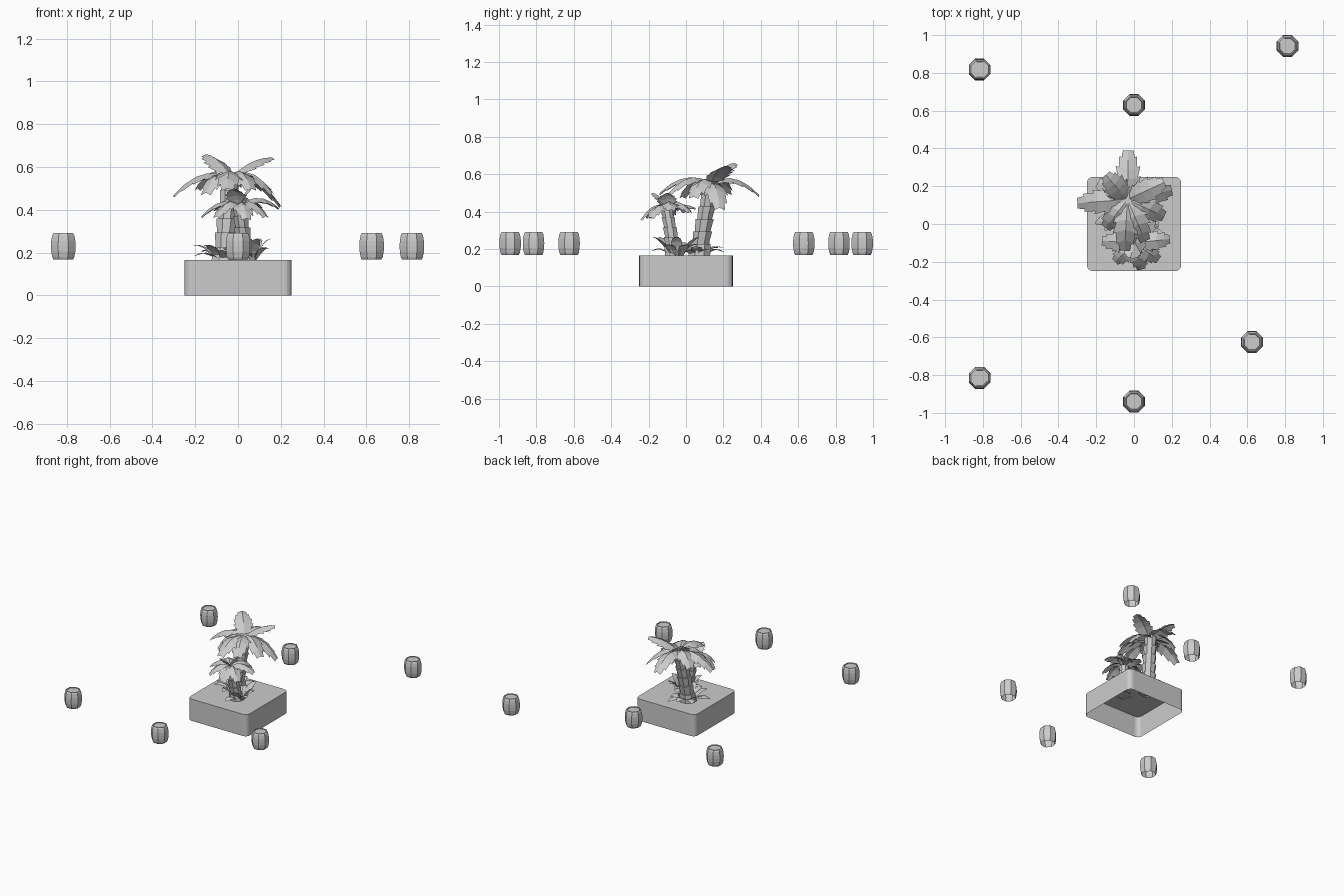
import bpy, bmesh, math, random
from mathutils import Vector

random.seed(4)
if "Cube" in bpy.data.objects:
    bpy.data.objects.remove(bpy.data.objects["Cube"])

GREY = (0.6, 0.6, 0.6, 1)
grey = bpy.data.materials.new("plain_grey")
grey.use_nodes = True
grey.diffuse_color = GREY
grey.node_tree.nodes["Principled BSDF"].inputs["Base Color"].default_value = GREY


def finish(bm, name):
    mesh = bpy.data.meshes.new(name)
    bm.to_mesh(mesh)
    bm.free()
    mesh.materials.append(grey)
    ob = bpy.data.objects.new(name, mesh)
    bpy.context.collection.objects.link(ob)
    return ob


def ring(bm, c, r, sides=8):
    return [bm.verts.new((c[0] + r * math.cos(math.tau * (i + .5) / sides),
                          c[1] + r * math.sin(math.tau * (i + .5) / sides), c[2]))
            for i in range(sides)]


def bridge(bm, a, b):
    n = len(a)
    for i in range(n):
        j = (i + 1) % n
        bm.faces.new((a[i], a[j], b[j], b[i]))


# Planter: rounded-corner shell, open underneath
bm = bmesh.new()
bmesh.ops.create_cube(bm, size=1)
for v in bm.verts:
    v.co = (v.co.x * .5, v.co.y * .5, .165 * (v.co.z + .5))
upright = [e for e in bm.edges if abs(e.verts[0].co.z - e.verts[1].co.z) > .1]
bmesh.ops.bevel(bm, geom=upright, offset=.035, segments=4, profile=.5, affect='EDGES')
bottom = [f for f in bm.faces if f.normal.z < -.9]
bmesh.ops.delete(bm, geom=bottom, context='FACES_ONLY')
finish(bm, "planter")


# Barrels: eight bulging staves with a sunken lid, open underneath
def barrel(name, x, y):
    bm = bmesh.new()
    profile = [(.05, .167), (.056, .18), (.061, .205), (.062, .23), (.061, .255),
               (.056, .28), (.05, .291), (.045, .291), (.044, .286)]
    rings = [ring(bm, (x, y, z), r) for r, z in profile]
    for a, b in zip(rings, rings[1:]):
        bridge(bm, a, b)
    bm.faces.new(rings[-1])
    finish(bm, name)


spots = [(-.817, .818), (.813, .942), (0, .63), (.625, -.625), (-.817, -.815), (0, -.94)]
for i, (x, y) in enumerate(spots):
    barrel(f"barrel_{i + 1}", x, y)


# Trunks: stacked flaring segments that follow a slight bend
def trunk(name, base, top, r0, r1, segments):
    bm = bmesh.new()
    base, top = Vector(base), Vector(top)
    bend = base.lerp(top, .35)
    bend.z = (base.z + top.z) / 2

    def at(t):
        return base * (1 - t) ** 2 + bend * 2 * t * (1 - t) + top * t * t
    for i in range(segments):
        t, u = i / segments, (i + 1) / segments
        r = r0 + (r1 - r0) * t
        low = ring(bm, at(t), r * (1.1 if i == 0 else .85))
        high = ring(bm, at(u), r)
        bridge(bm, low, high)
        bm.faces.new(high)
    finish(bm, name)


# Leaves: folded blade along an arched rib, with toothed edges if wanted
def leaf(bm, root, tip, arch, width, fold=.4, teeth=True, steps=5):
    root, tip = Vector(root), Vector(tip)
    mid = (root + tip) / 2 + Vector((0, 0, arch))
    side = Vector((root.y - tip.y, tip.x - root.x, 0)).normalized()

    def at(t):
        return root * (1 - t) ** 2 + mid * 2 * t * (1 - t) + tip * t * t

    def half(t):
        return width * math.sin(math.pi * min(1, .12 + .86 * t)) ** .7
    down = Vector((0, 0, -fold))
    for s in (-1, 1):
        for i in range(steps):
            t, u = i / steps, (i + 1) / steps
            wa, wb = half(t), half(u)
            slide = 0
            if teeth:
                wa, wb, slide = wa * .75, max(wb, wa * .6), .08
            pts = [at(t), at(u),
                   at(min(1, u + slide)) + (side * s + down) * wb,
                   at(t + slide * .5) + (side * s + down) * wa]
            if s > 0:
                pts.reverse()
            bm.faces.new([bm.verts.new(p) for p in pts])


# Crowns: drooping leaves arch, raised ones stay nearly straight
def crown(name, root, tips, arch, width):
    bm = bmesh.new()
    for tip in tips:
        leaf(bm, root, tip, arch if tip[2] < root[2] else arch * .45, width)
    finish(bm, name)


trunk("tall_trunk", (-.065, .07, .16), (-.035, .14, .56), .058, .042, 6)
crown("tall_crown", (-.035, .13, .55),
      [(-.03, .39, .49), (-.15, .26, .66), (.16, .22, .645), (.2, .18, .42),
       (.16, .04, .48), (.06, -.09, .5), (-.05, -.14, .5), (-.15, -.02, .48),
       (-.3, .11, .47), (-.19, .22, .5)], .11, .07)

trunk("short_trunk", (.035, -.065, .16), (.005, -.105, .42), .047, .033, 5)
crown("short_crown", (.005, -.1, .42),
      [(.04, -.24, .36), (.13, -.19, .37), (.19, -.08, .41), (.1, .02, .4),
       (-.01, .05, .42), (-.1, 0, .4), (-.17, -.09, .37), (-.1, -.2, .37),
       (-.02, -.18, .5), (.06, -.1, .5)], .08, .056)


# Undergrowth: plain pointed blades, each set by angle, reach and tip height
def bush(name, x, y, count, reach, height):
    bm = bmesh.new()
    for i in range(count):
        a = math.tau * (i + random.uniform(-.25, .25)) / count
        r = reach * random.uniform(.8, 1.1)
        z = .175 + height * random.choice((.15, .5, 1))
        c, s = math.cos(a), math.sin(a)
        leaf(bm, (x + .03 * c, y + .03 * s, .165), (x + r * c, y + r * s, z),
             .05, .03, .15, False, 4)
    finish(bm, name)


bush("tall_palm_bush", -.06, .06, 11, .15, .06)
bush("short_palm_bush", .05, -.05, 11, .125, .09)
